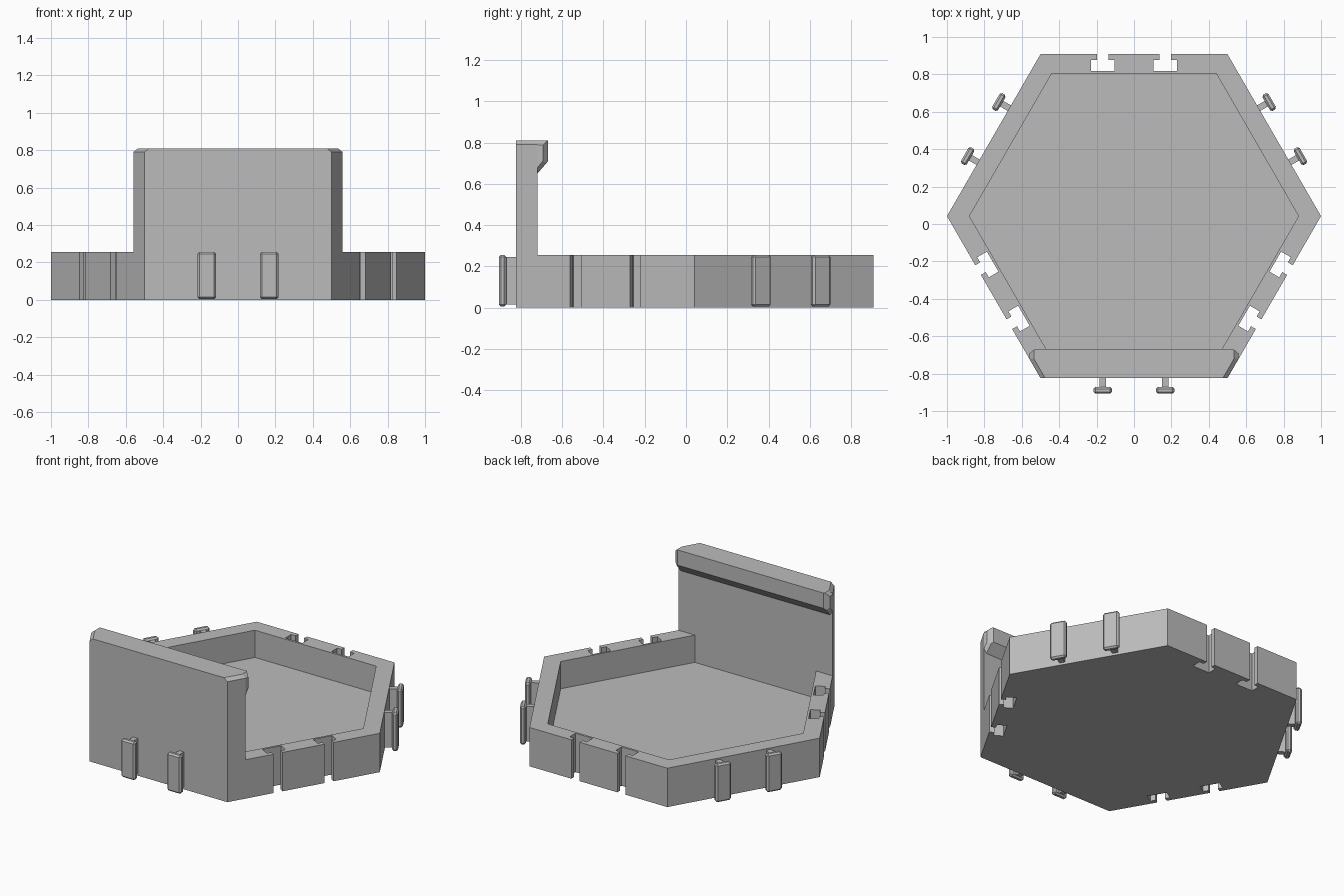
import bpy
import bmesh
from math import cos, sin, radians
from mathutils import Vector, Matrix

if "Cube" in bpy.data.objects:
    bpy.data.objects.remove(bpy.data.objects["Cube"], do_unlink=True)

CY = 0.042                 # hexagon centre in y
APO = cos(radians(30))     # outer apothem
INNER = 0.762              # pocket apothem
RIM_Z, FLOOR_Z, TOP_Z = 0.255, 0.076, 0.81
FRONT, BACK = CY - APO, CY - INNER

grey = bpy.data.materials.new("plain_grey")
grey.use_nodes = True
grey.diffuse_color = (0.5, 0.5, 0.5, 1)
grey.node_tree.nodes["Principled BSDF"].inputs["Base Color"].default_value = (0.5, 0.5, 0.5, 1)


def finish(bm, name):
    bmesh.ops.recalc_face_normals(bm, faces=bm.faces)
    mesh = bpy.data.meshes.new(name)
    bm.to_mesh(mesh)
    bm.free()
    mesh.materials.append(grey)
    obj = bpy.data.objects.new(name, mesh)
    bpy.context.collection.objects.link(obj)
    return obj


def prism(points, direction):
    bm = bmesh.new()
    face = bm.faces.new([bm.verts.new(p) for p in points])
    new = bmesh.ops.extrude_face_region(bm, geom=[face])["geom"]
    verts = [v for v in new if isinstance(v, bmesh.types.BMVert)]
    bmesh.ops.translate(bm, verts=verts, vec=direction)
    return bm


def slice_off(bm, point, normal):
    geom = bm.verts[:] + bm.edges[:] + bm.faces[:]
    bmesh.ops.bisect_plane(bm, geom=geom, plane_co=point, plane_no=normal, clear_outer=True)
    bmesh.ops.holes_fill(bm, edges=[e for e in bm.edges if e.is_boundary])


def on_side(angle, along, out):
    """Point given by distance along a hexagon side and distance from the centre."""
    a = radians(angle)
    return Vector((out * cos(a) - along * sin(a), CY + out * sin(a) + along * cos(a), 0))


# Tray: hexagon outline with T-shaped slots in every second side
SLOT = [(-0.03, 0), (-0.03, 0.03), (-0.062, 0.03), (-0.062, 0.09)]
SLOT += [(-a, d) for a, d in reversed(SLOT)]
outline = []
for angle in range(-90, 270, 60):
    outline.append(on_side(angle, -0.5, APO))
    if angle in (-30, 90, 210):
        for centre in (-0.167, 0.167):
            outline += [on_side(angle, centre + a, APO - d) for a, d in SLOT]
tray = finish(prism(outline, (0, 0, RIM_Z)), "tray")

# Pocket cut into the tray
half = INNER / APO / 2
hexagon = [on_side(a, -half, INNER) + Vector((0, 0, FLOOR_Z)) for a in range(-90, 270, 60)]
pocket = finish(prism(hexagon, (0, 0, 0.4)), "pocket_cutter")
pocket.hide_render = True
pocket.hide_viewport = True
cut = tray.modifiers.new("pocket", 'BOOLEAN')
cut.operation = 'DIFFERENCE'
cut.solver = 'EXACT'
cut.object = pocket

# Tall front wall following the hexagon sides
wall_end = 0.5 + (BACK - FRONT) * 0.577
corners = [(-0.5, FRONT), (0.5, FRONT), (wall_end, BACK), (-wall_end, BACK)]
wall = prism([(x, y, RIM_Z) for x, y in corners], (0, 0, TOP_Z - RIM_Z))
for s in (-1, 1):
    slice_off(wall, (s * 0.475, FRONT, TOP_Z), (s * 0.866, -0.5, 1.08))
finish(wall, "front_wall")

# Overhanging lip with chamfered ends
LIP = BACK + 0.052
profile = [(BACK, 0.65), (LIP, 0.71), (LIP, TOP_Z), (BACK, TOP_Z)]
lip = prism([(-wall_end, y, z) for y, z in profile], (2 * wall_end, 0, 0))
for s in (-1, 1):
    slice_off(lip, (s * 0.53, LIP, TOP_Z), (s * 0.025, 0.03, 0))
    slice_off(lip, (s * 0.54, LIP, 0.71), (s, 0.77, -0.64))
    slice_off(lip, (s * 0.535, BACK, TOP_Z), (s, 0, 1.1))
finish(lip, "wall_lip")


# T-shaped connector tabs on the other sides
def box(name, angle, along, out, size, bevel):
    bm = bmesh.new()
    bmesh.ops.create_cube(bm, size=1)
    bmesh.ops.scale(bm, vec=size, verts=bm.verts)
    if bevel:
        bmesh.ops.bevel(bm, geom=bm.edges[:], offset=bevel, segments=1, affect='EDGES')
    place = Matrix.Translation(on_side(angle, along, out) + Vector((0, 0, 0.13)))
    bm.transform(place @ Matrix.Rotation(radians(angle), 4, 'Z'))
    finish(bm, name)


for side, angle in (("front", -90), ("left", 30), ("right", 150)):
    for n, along in enumerate((-0.167, 0.167), 1):
        box(f"{side}_tab_stem_{n}", angle, along, APO + 0.025, (0.06, 0.034, 0.23), 0)
        box(f"{side}_tab_head_{n}", angle, along, APO + 0.065, (0.036, 0.1, 0.25), 0.01)
